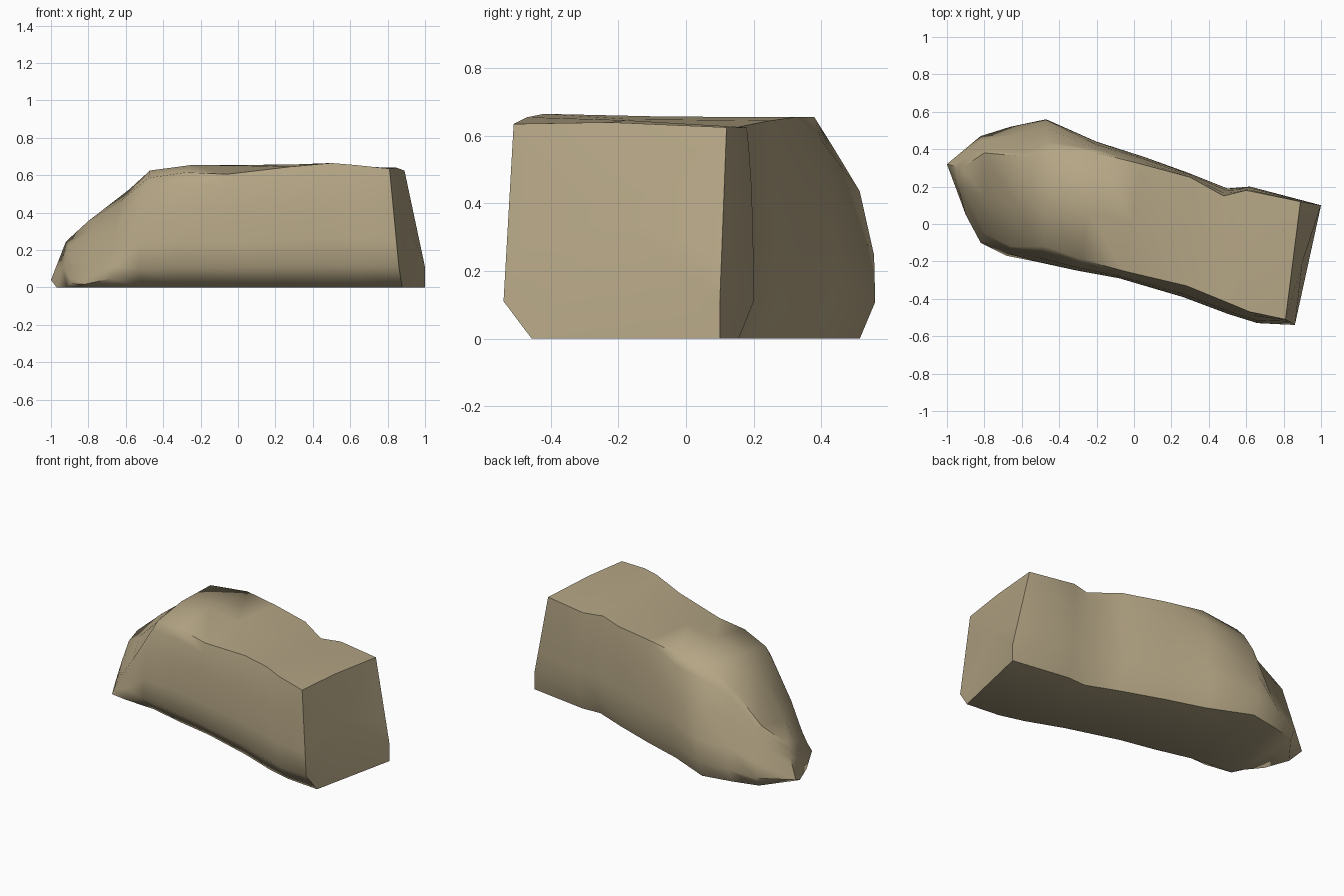
import bpy
import bmesh
import math
from mathutils import Vector

cube = bpy.data.objects.get("Cube")
if cube:
    bpy.data.objects.remove(cube, do_unlink=True)

# Single tan clay colour
TAN = (0.46, 0.38, 0.235, 1.0)
clay = bpy.data.materials.new("tan clay")
clay.use_nodes = True
clay.diffuse_color = TAN
shader = clay.node_tree.nodes["Principled BSDF"]
shader.inputs["Base Color"].default_value = TAN
shader.inputs["Roughness"].default_value = 0.9

# Cross sections from the blunt rear to the sloping nose:
# front base x y, back base x y, front shoulder x y z, back shoulder x y z
SECTIONS = [
    (.86, -.54, 1.0, .10, .81, -.51, .64, .89, .12, .63),
    (.66, -.53, .62, .20, .62, -.47, .66, .60, .18, .63),
    (.50, -.48, .50, .19, .50, -.42, .67, .48, .15, .63),
    (.26, -.39, .30, .27, .28, -.33, .65, .30, .25, .65),
    (-.08, -.29, .05, .36, -.06, -.25, .61, .04, .32, .66),
    (-.30, -.25, -.2, .44, -.28, -.19, .62, -.2, .38, .66),
    (-.53, -.20, -.47, .56, -.48, -.12, .59, -.46, .38, .63),
    (-.68, -.17, -.66, .52, -.66, -.12, .29, -.58, .36, .53),
    (-.82, -.10, -.82, .47, -.80, -.05, .12, -.80, .38, .36),
    (-.90, .05, -1.0, .32, -.89, .10, .14, -.92, .30, .25),
]
LAST = len(SECTIONS) - 1
RISES = (.18, .4, .7, .9, 1)
FLOOR = 0.005


def wall_points(base, shoulder, other_base, tuck, roundness):
    """Points up one wall, starting with the tucked-under sill."""
    sill = base.lerp(other_base, tuck)
    points = [Vector((sill.x, sill.y, FLOOR))]
    for rise in RISES:
        lean = ((rise - RISES[0]) / (1 - RISES[0])) ** roundness
        p = base.lerp(shoulder, lean)
        points.append(Vector((p.x, p.y, shoulder.z * rise)))
    return points


def section_ring(index, values):
    front = Vector((*values[:2], 0))
    back = Vector((*values[2:4], 0))
    front_top = Vector(values[4:7])
    back_top = Vector(values[7:])
    # Straight walls at the rear and nose, rounded shoulders between
    roundness = 1 if index == 0 or index > 6 else 3
    back_tuck = {0: 0, LAST: .3}.get(index, .06)
    front_wall = wall_points(front, front_top, back, .13, roundness)
    back_wall = wall_points(back, back_top, front, back_tuck, roundness)
    # The crown stays high, so the nose drops steeply to its front corner
    crown = front_top.lerp(back_top, .45)
    crown.z = front_top.z * .3 + back_top.z * .7 + .012
    return front_wall + [crown] + back_wall[::-1]


# Lofted body shell
bm = bmesh.new()
rings = [[bm.verts.new(p) for p in section_ring(i, s)]
         for i, s in enumerate(SECTIONS)]
for a, b in zip(rings, rings[1:]):
    for j in range(len(a)):
        k = (j + 1) % len(a)
        bm.faces.new((a[j], a[k], b[k], b[j]))


# Rear and nose closed with fans around a slightly proud middle
def close_end(ring, bulge):
    middle = sum((v.co for v in ring), Vector()) / len(ring)
    hub = bm.verts.new(middle + bulge)
    for j in range(len(ring)):
        bm.faces.new((ring[j], ring[(j + 1) % len(ring)], hub))


close_end(rings[0], Vector((.01, 0, 0)))
close_end(rings[-1], Vector((-.01, 0, 0)))
bmesh.ops.recalc_face_normals(bm, faces=bm.faces)

# Rest the sill on the ground
lowest = min(v.co.z for v in bm.verts)
for v in bm.verts:
    v.co.z -= lowest

mesh = bpy.data.meshes.new("body_shell")
bm.to_mesh(mesh)
bm.free()
body = bpy.data.objects.new("body_shell", mesh)
bpy.context.collection.objects.link(body)
mesh.materials.append(clay)

# Smooth clay surface with sharp rear and floor edges
bpy.ops.object.select_all(action='DESELECT')
body.select_set(True)
bpy.context.view_layer.objects.active = body
bpy.ops.object.shade_smooth_by_angle(angle=math.radians(60))
